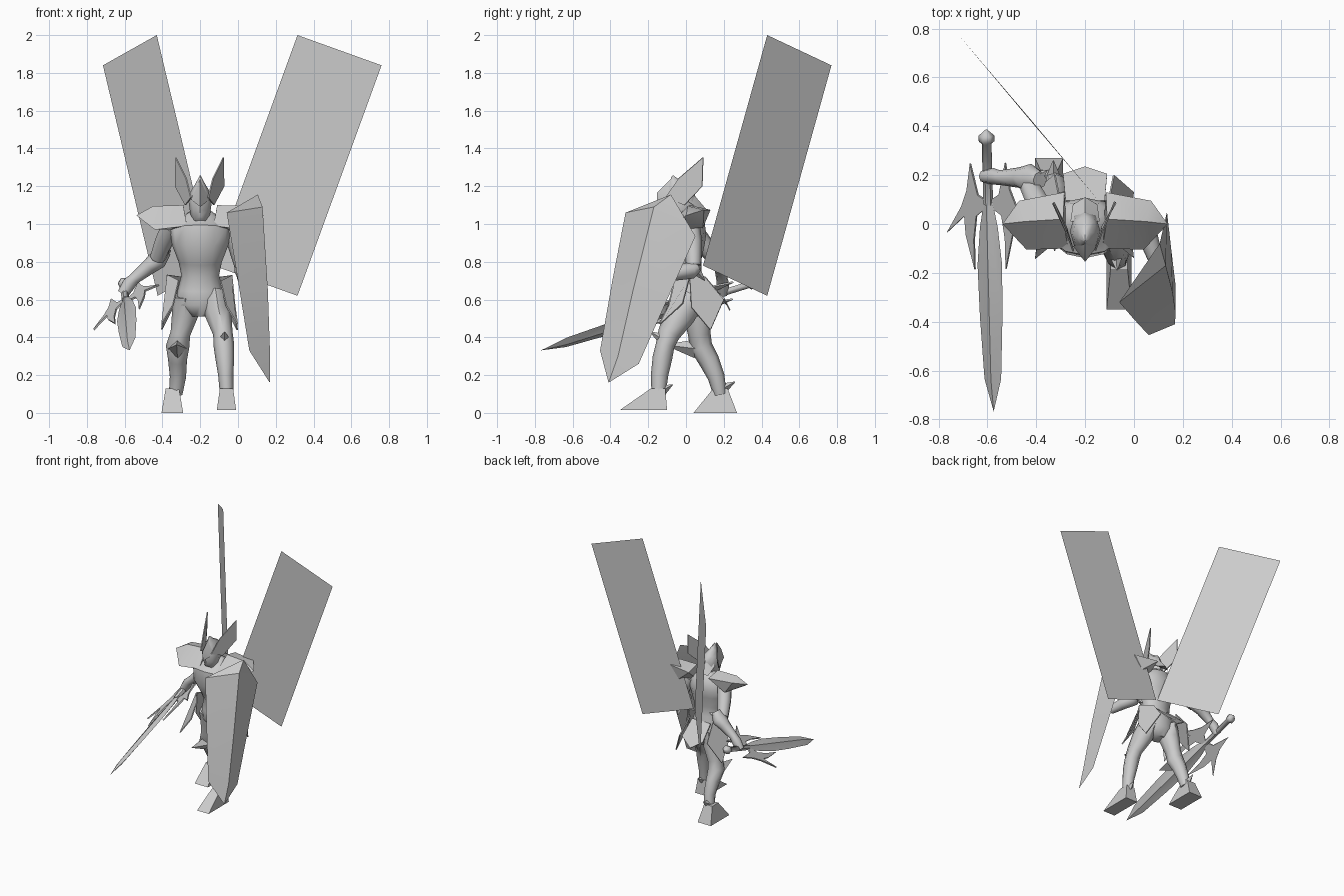
import bpy, bmesh, math
from mathutils import Vector as V

CX = -0.2  # centre line of the body
metal = bpy.data.materials.new("plain_grey")
metal.diffuse_color = (0.6, 0.6, 0.6, 1)


def finish(name, bm, angle=40):
    if angle:
        bmesh.ops.recalc_face_normals(bm, faces=bm.faces)
    me = bpy.data.meshes.new(name)
    bm.to_mesh(me)
    bm.free()
    me.materials.append(metal)
    ob = bpy.data.objects.new(name, me)
    bpy.context.collection.objects.link(ob)
    if angle:
        bpy.ops.object.select_all(action='DESELECT')
        ob.select_set(True)
        bpy.context.view_layer.objects.active = ob
        bpy.ops.object.shade_smooth_by_angle(angle=math.radians(angle))
    return ob


def loft(name, rings, n=8, ref=(1, 0, 0), angle=50):
    """Skin elliptical rings (x, y, z, ru, rv) strung along a path."""
    bm, loops = bmesh.new(), []
    pts = [V(r[:3]) for r in rings]
    for i, r in enumerate(rings):
        t = (pts[min(i + 1, len(pts) - 1)] - pts[max(i - 1, 0)]).normalized()
        u = (V(ref) - t * t.dot(V(ref))).normalized()
        v = t.cross(u)
        loops.append([bm.verts.new(pts[i] + u * r[3] * math.cos(a) + v * r[4] * math.sin(a))
                      for a in (2 * math.pi * k / n for k in range(n))])
    for a, b in zip(loops, loops[1:]):
        for k in range(n):
            bm.faces.new((a[k], a[(k + 1) % n], b[(k + 1) % n], b[k]))
    bm.faces.new(loops[0])
    bm.faces.new(loops[-1])
    return finish(name, bm, angle)


def plate(name, pts, thick=0.008):
    """Polygon thickened along its own normal."""
    bm = bmesh.new()
    f = bm.faces.new([bm.verts.new(p) for p in pts])
    f.normal_update()
    nrm = f.normal.copy()
    new = bmesh.ops.extrude_face_region(bm, geom=[f])["geom"]
    for g in new:
        if isinstance(g, bmesh.types.BMVert):
            g.co += nrm * thick
    return finish(name, bm, 20)


def solid(name, pts, faces, angle=30):
    bm = bmesh.new()
    vs = [bm.verts.new(p) for p in pts]
    for f in faces:
        bm.faces.new([vs[i] for i in f])
    return finish(name, bm, angle)


def spike(name, base, tip, r, n=4):
    ref = (1, 0, 0) if abs(tip[0] - base[0]) < 0.05 else (0, 1, 0)
    return loft(name, [(*base, r, r), (*tip, 0.002, 0.002)], n, ref, 20)


# Large flat back panels
for name, pts in (
        ("back_panel_right", [(-.43, .43, 2), (-.715, .77, 1.84), (-.425, .43, .62), (-.14, .09, .78)]),
        ("back_panel_left", [(.315, .09, 2), (.76, .09, 1.84), (.315, .09, .62), (-.13, .09, .78)])):
    bm = bmesh.new()
    bm.faces.new([bm.verts.new(p) for p in pts])
    finish(name, bm, 0)

# Torso and neck
loft("torso", [(CX, .03, .51, .05, .05), (CX, .03, .57, .13, .085), (CX, .03, .65, .12, .085),
               (CX, .015, .73, .1, .068), (CX, .0, .8, .115, .085), (CX, -.02, .89, .15, .12),
               (CX, -.01, .97, .16, .12), (CX, .01, 1.03, .11, .085), (CX, -.02, 1.07, .045, .045)], 12)

# Helmet with visor, brow and neck guard
loft("helmet", [(CX, -.07, 1.01, .03, .045), (CX, -.04, 1.05, .052, .08), (CX, -.03, 1.12, .062, .09),
                (CX, -.04, 1.17, .052, .075), (CX, -.06, 1.21, .027, .04), (CX, -.07, 1.256, .003, .004)], 8)
solid("visor", [(CX, -.155, 1.165), (CX - .05, -.09, 1.13), (CX + .05, -.09, 1.13), (CX, -.15, 1.09),
                (CX, -.08, 1.24)], [(0, 1, 3), (0, 3, 2), (0, 4, 1), (0, 2, 4), (1, 4, 2), (1, 2, 3)])
solid("neck_guard", [(CX - .06, .01, 1.12), (CX + .06, .01, 1.12), (CX + .05, .08, 1.07),
                     (CX, .11, 1.075), (CX - .05, .08, 1.07), (CX, .02, 1.18)],
      [(0, 5, 4), (4, 5, 3), (3, 5, 2), (2, 5, 1), (0, 4, 3, 2, 1), (0, 1, 5)])

for s, side in ((-1, "right"), (1, "left")):
    def m(x, y, z):
        return (CX + s * x, y, z)
    # Helmet fins
    plate("helmet_fin_" + side, [m(.045, -.11, 1.14), m(.07, -.04, 1.24), m(.125, .09, 1.352),
                                 m(.128, .085, 1.2), m(.075, -.01, 1.1)], .007)
    # Shoulder guards
    solid("shoulder_guard_" + side,
          [m(.085, .13, 1.075), m(.27, .095, 1.075), m(.338, 0, 1.045), m(.24, -.105, .97),
           m(.07, -.1, .99), m(.09, .02, 1.1), m(.25, .01, 1.095), m(.2, .09, .98), m(.1, .0, .97)],
          [(0, 1, 6, 5), (1, 2, 6), (2, 3, 6), (3, 4, 5, 6), (4, 0, 5),
           (0, 7, 1), (1, 7, 2), (2, 7, 3), (3, 7, 8, 4), (4, 8, 0), (0, 8, 7)], 35)
    # Hip plates
    plate("hip_plate_front_" + side, [m(.11, -.06, .7), m(.17, .02, .73), m(.185, -.02, .58),
                                      m(.2, -.14, .47), m(.14, -.09, .57)])
    plate("hip_plate_rear_" + side, [m(.17, .02, .73), m(.1, .1, .72), m(.12, .2, .6),
                                     m(.2, .13, .44), m(.185, .03, .56)])
plate("rear_plate", [(CX - .08, .09, .7), (CX + .08, .09, .7), (CX + .09, .2, .6), (CX, .23, .54),
                     (CX - .09, .2, .6)])

# Legs: the left one steps forward, the right one trails
loft("leg_left", [(-.12, .03, .62, .065, .08), (-.105, -.03, .52, .07, .08), (-.08, -.09, .42, .052, .06),
                  (-.075, -.11, .36, .055, .05), (-.07, -.125, .29, .05, .052),
                  (-.065, -.14, .2, .04, .046), (-.06, -.145, .1, .036, .038)])
loft("leg_right", [(-.28, .04, .62, .065, .08), (-.28, .06, .52, .07, .075), (-.305, .07, .42, .053, .06),
                   (-.32, .08, .35, .062, .06), (-.32, .12, .28, .05, .055),
                   (-.318, .16, .19, .043, .045), (-.33, .18, .1, .036, .036)])


def foot(name, x0, x1, toe, heel, z, ankle):
    xm, w = (x0 + x1) / 2, .035
    solid(name, [(x0, toe, z), (x1, toe, z), (x1, heel, z), (x0, heel, z),
                 (xm - w, ankle - .04, .13), (xm + w, ankle - .04, .13),
                 (xm + w, ankle + .035, .13), (xm - w, ankle + .035, .13)],
          [(0, 1, 2, 3), (4, 5, 6, 7), (0, 1, 5, 4), (1, 2, 6, 5), (2, 3, 7, 6), (3, 0, 4, 7)])


foot("foot_left", -.112, -.01, -.35, -.1, .015, -.145)
foot("foot_right", -.405, -.29, .04, .27, 0, .185)
spike("knee_spike_left", (-.075, -.09, .37), (-.07, -.19, .43), .045)
spike("knee_spike_right", (-.32, .05, .34), (-.325, -.11, .36), .05)
spike("ankle_spike_left", (-.06, -.14, .11), (-.055, -.07, .15), .035)
spike("ankle_spike_right", (-.33, .18, .12), (-.33, .26, .165), .035)

# Arms, with a flared cuff on the sword arm
loft("upper_arm_right", [(-.35, .02, .99, .055, .055), (-.39, .08, .91, .05, .05), (-.425, .15, .82, .042, .042)])
loft("forearm_right", [(-.385, .18, .86, .035, .035), (-.425, .185, .81, .062, .05), (-.47, .19, .775, .042, .042),
                       (-.55, .19, .71, .03, .03), (-.575, .195, .685, .034, .036),
                       (-.61, .195, .63, .028, .03)], 8, (0, 1, 0))
spike("elbow_spike_right", (-.41, .18, .83), (-.355, .22, .86), .04)
loft("upper_arm_left", [(-.05, .02, .99, .055, .055), (-.01, .035, .9, .048, .05), (.02, .04, .78, .04, .04)])
loft("forearm_left", [(.015, .06, .77, .035, .03), (.025, .03, .755, .048, .045), (.06, -.06, .74, .04, .04),
                      (.09, -.15, .72, .03, .03)])
spike("elbow_spike_left", (.015, .04, .77), (.0, .1, .7), .035)

# Shield: bulged front, shallow back
outline = [(-.06, -.32, 1.06), (.105, -.08, 1.156), (.135, .05, .935), (.17, -.25, .26),
           (.168, -.41, .16), (.06, -.455, .33)]
ridge = [(.13, -.17, 1.09), (.158, -.28, .65), (.17, -.36, .3)]
mids = [(.0, -.39, .7), (.152, -.1, .6), (.08, -.23, .66)]
solid("shield", outline + ridge + mids,
      [(0, 1, 6), (1, 2, 6), (0, 6, 7, 9), (6, 2, 10, 7), (9, 7, 8, 5), (7, 10, 3, 8), (5, 8, 4), (8, 3, 4),
       (0, 11, 1), (1, 11, 2), (0, 9, 11), (9, 5, 11), (2, 11, 10), (10, 11, 3), (3, 11, 4), (4, 11, 5)], 40)

# Sword: positions measured along the blade (a), across it (w) and through it (t)
origin, along = V((-.597, .1, .605)), V((.025, -.95, -.3)).normalized()
across = V((.81, 0, .58))
through = along.cross(across).normalized()


def sw(a, w, t=0):
    return origin + along * a + across * w + through * t


half = [(.0, .02), (.12, .045), (.28, .062), (.5, .057), (.77, .042)]
edge = [sw(a, w) for a, w in half] + [sw(.91, 0)] + [sw(a, -w) for a, w in half[::-1]]
k = len(edge)
spine = [sw(a, 0, t) for t in (.014, -.014) for a in (0, .77)]
faces = []
for i in range(k):
    j = (i + 1) % k
    for base in (k, k + 2):
        faces.append((i, j, base if i in (0, 1, 2, 7, 8, 9, 10) else base + 1))
for base in (k, k + 2):
    faces += [(3, base + 1, base), (7, base, base + 1)]
solid("sword_blade", edge + spine, faces, 20)

for s, side in ((-1, "outer"), (1, "inner")):
    claw = [(.0, .015), (-.02, .05), (-.155, .085), (-.04, .105), (.03, .135), (.14, .21),
            (.07, .12), (.15, .115), (.3, .075), (.17, .075), (.07, .06), (.04, .015)]
    plate("sword_guard_" + side, [sw(a, s * w, -.005) for a, w in claw], .01)

grip = [(.02, .02), (-.24, .02), (-.25, .032), (-.275, .032), (-.3, .004)]
loft("sword_grip", [(*sw(a, 0), r, r) for a, r in grip], 6)
